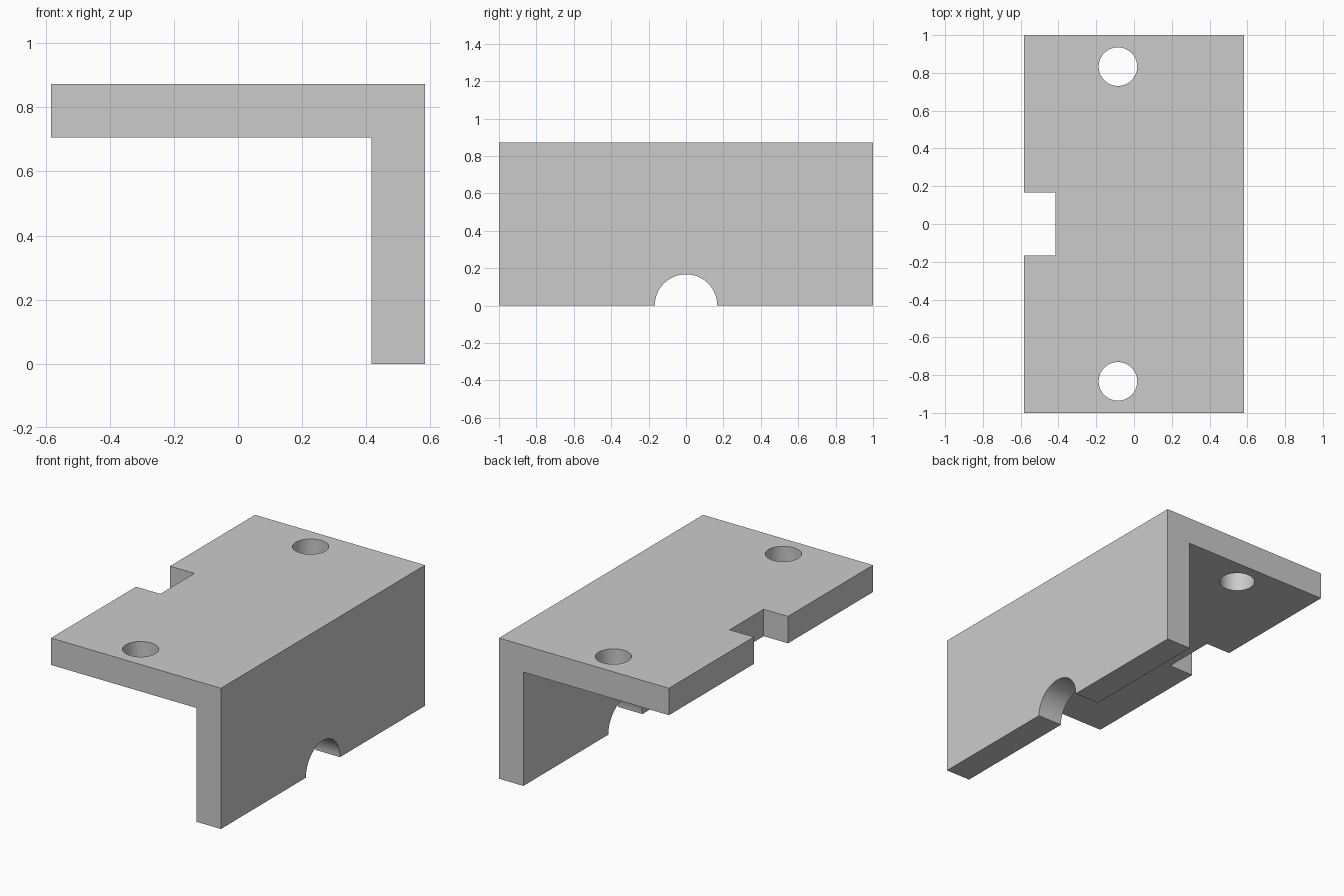
import bpy
import bmesh
import math

cube = bpy.data.objects.get("Cube")
if cube:
    bpy.data.objects.remove(cube, do_unlink=True)

# Overall sizes
HALF_X, HALF_Y, HEIGHT = 0.583, 1.0, 0.873
THICK = 0.167
HOLE_X, HOLE_Y, HOLE_R = -0.085, 0.833, 0.102

grey = bpy.data.materials.new("plain_grey")
grey.use_nodes = True
colour = (0.6, 0.6, 0.6, 1)
grey.diffuse_color = colour
grey.node_tree.nodes["Principled BSDF"].inputs["Base Color"].default_value = colour


def extruded_profile(name, points):
    """Extrude an (x, z) outline along the full depth."""
    bm = bmesh.new()
    face = bm.faces.new([bm.verts.new((x, -HALF_Y, z)) for x, z in points])
    result = bmesh.ops.extrude_face_region(bm, geom=[face])
    moved = [g for g in result["geom"] if isinstance(g, bmesh.types.BMVert)]
    bmesh.ops.translate(bm, verts=moved, vec=(0, 2 * HALF_Y, 0))
    bmesh.ops.recalc_face_normals(bm, faces=bm.faces)
    mesh = bpy.data.meshes.new(name)
    bm.to_mesh(mesh)
    bm.free()
    obj = bpy.data.objects.new(name, mesh)
    bpy.context.collection.objects.link(obj)
    obj.data.materials.append(grey)
    return obj


def cut(target, name):
    """Subtract the active primitive from the target, then remove it."""
    cutter = bpy.context.object
    cutter.name = name
    cutter.hide_render = True
    cutter.data.materials.append(grey)
    bpy.ops.object.transform_apply(location=True, rotation=True, scale=True)
    mod = target.modifiers.new(name, "BOOLEAN")
    mod.operation = "DIFFERENCE"
    mod.solver = "EXACT"
    mod.object = cutter
    bpy.ops.object.select_all(action="DESELECT")
    bpy.context.view_layer.objects.active = target
    target.select_set(True)
    bpy.ops.object.modifier_apply(modifier=mod.name)
    bpy.data.objects.remove(cutter, do_unlink=True)


# L-shaped bracket: top plate and side wall
inner_x, inner_z = HALF_X - THICK, HEIGHT - THICK
bracket = extruded_profile("angle_bracket", [
    (-HALF_X, inner_z), (inner_x, inner_z), (inner_x, 0),
    (HALF_X, 0), (HALF_X, HEIGHT), (-HALF_X, HEIGHT)])

# Round holes through the top plate
for side in (-1, 1):
    bpy.ops.mesh.primitive_cylinder_add(
        vertices=64, radius=HOLE_R, depth=4 * THICK,
        location=(HOLE_X, side * HOLE_Y, HEIGHT))
    cut(bracket, "bolt_hole")

# Square notch in the free edge of the plate
bpy.ops.mesh.primitive_cube_add(size=2 * THICK, location=(-HALF_X, 0, HEIGHT - THICK / 2))
cut(bracket, "edge_notch")

# Half-round opening in the foot of the wall
bpy.ops.mesh.primitive_cylinder_add(
    vertices=96, radius=THICK, depth=3 * THICK,
    location=(HALF_X - THICK / 2, 0, 0), rotation=(0, math.pi / 2, 0))
cut(bracket, "wall_arch")

bpy.ops.object.shade_smooth_by_angle(angle=math.radians(30))
